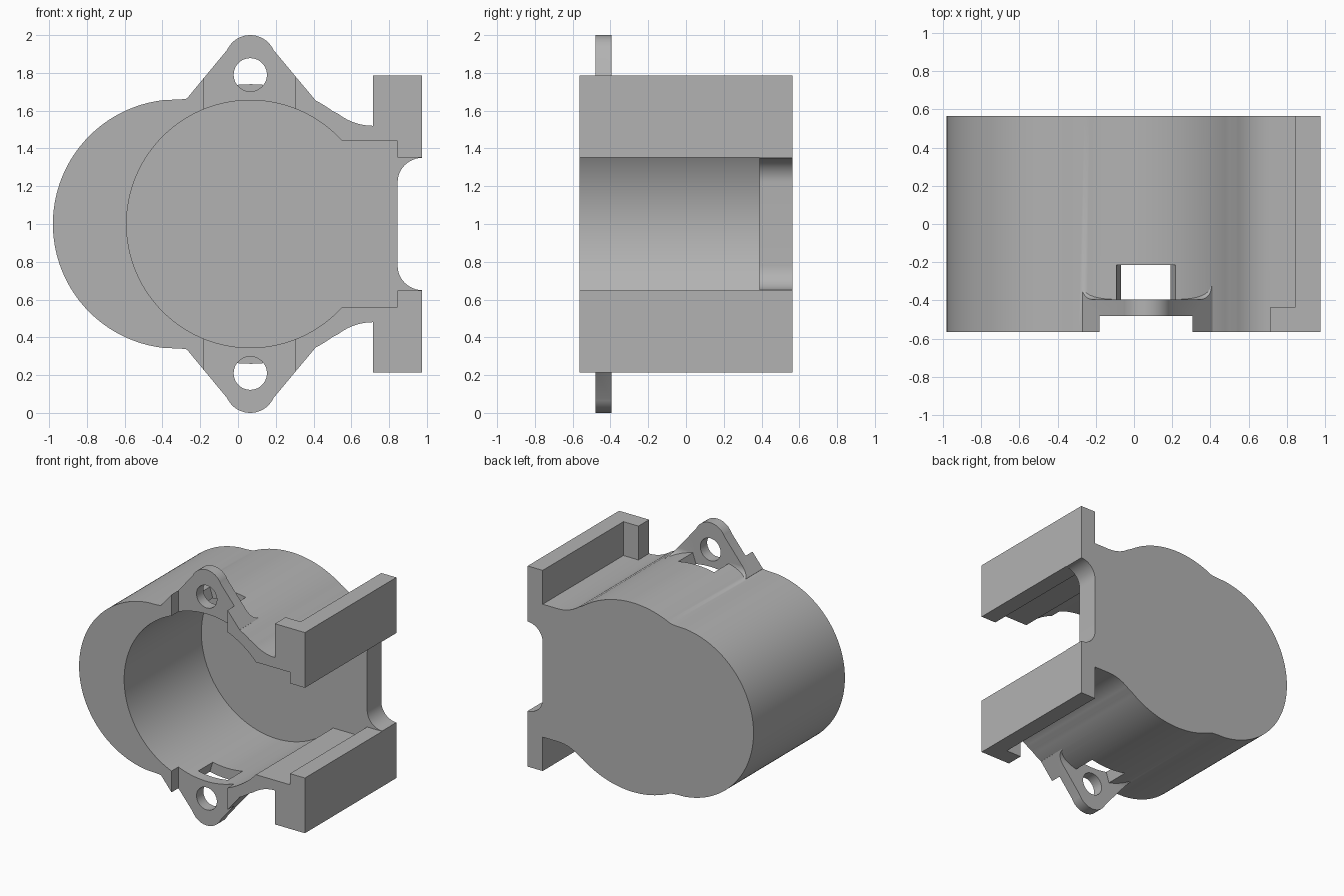
import bpy, bmesh
from math import radians, cos, sin

cube = bpy.data.objects.get("Cube")
if cube:
    bpy.data.objects.remove(cube, do_unlink=True)

grey = bpy.data.materials.new("plain grey")
grey.use_nodes = True
COLOUR = (0.45, 0.45, 0.45, 1)
grey.diffuse_color = COLOUR
grey.node_tree.nodes["Principled BSDF"].inputs["Base Color"].default_value = COLOUR

FRONT, BACK = -0.565, 0.565
CX = 0.065  # bore axis


def arc(cx, cz, r, a0, a1, n):
    angles = [radians(a0 + (a1 - a0) * i / n) for i in range(n + 1)]
    return [(cx + r * cos(a), cz + r * sin(a)) for a in angles]


def box(x0, x1, z0, z1):
    return [(x0, z0), (x1, z0), (x1, z1), (x0, z1)]


def flip(points):
    return [(x, 2 - z) for x, z in points]


def prism(name, points, a, b, along="y"):
    """Extrude an outline from a to b, along y (x, z outline) or x (y, z outline)."""
    bm = bmesh.new()
    place = (lambda u, w, d: (u, d, w)) if along == "y" else (lambda u, w, d: (d, u, w))
    ends = [[bm.verts.new(place(u, w, d)) for u, w in points] for d in (a, b)]
    bm.faces.new(ends[0])
    bm.faces.new(ends[1])
    n = len(points)
    for i in range(n):
        j = (i + 1) % n
        bm.faces.new((ends[0][i], ends[0][j], ends[1][j], ends[1][i]))
    bmesh.ops.recalc_face_normals(bm, faces=bm.faces)
    mesh = bpy.data.meshes.new(name)
    bm.to_mesh(mesh)
    bm.free()
    mesh.materials.append(grey)
    obj = bpy.data.objects.new(name, mesh)
    bpy.context.collection.objects.link(obj)
    return obj


def combine(target, tool, operation):
    mod = target.modifiers.new(operation, "BOOLEAN")
    mod.operation, mod.solver, mod.object = operation, "EXACT", tool
    bpy.context.view_layer.objects.active = target
    bpy.ops.object.modifier_apply(modifier=mod.name)
    bpy.data.objects.remove(tool, do_unlink=True)


# Housing: upper half outline from the left tip to the open right side, mirrored below
upper = arc(-0.32, 1, 0.66, 180, 95, 36)
upper += [(-0.33, 1.658), (-0.29, 1.661)]
upper += arc(CX, 1, 0.74, 116, 54, 28)
upper += arc(0.715, 1.82, 0.3, 232, 270, 10)
upper += [(0.845, 1.52), (0.845, 1.785), (0.975, 1.785)]
upper += arc(0.975, 1.22, 0.13, 90, 180, 12)
housing = prism("housing", upper + flip(upper)[:0:-1], FRONT, BACK)

ear = arc(CX, 1.865, 0.135, 25, 155, 20)
ear += [(-0.27, 1.665), (-0.27, 1.5), (0.41, 1.5), (0.41, 1.655)]
fillet = [(-0.42, 1.55), (-0.325, 1.55)] + arc(-0.325, 1.73, 0.07, 270, 180, 10)
fillet += [(-0.42, 1.73)]
window = [(-0.055, 1.6), (0.175, 1.6), (0.22, 1.73), (0.22, 1.85), (-0.095, 1.85), (-0.095, 1.73)]

# Ears, blends and flange lips on both the top and the bottom
for side in (lambda p: p, flip):
    blend = prism("ear_blend", [(y, z) for y, z in side(fillet)], -0.3, 0.45, "x")
    combine(blend, prism("ear_limit", side(ear), -0.45, -0.3), "INTERSECT")
    combine(housing, blend, "UNION")
    combine(housing, prism("ear", side(ear), FRONT, -0.395), "UNION")
    lip = box(0.715, 0.9, 1.48, 1.785)
    combine(housing, prism("flange_lip", side(lip), FRONT, -0.433), "UNION")

# Bore with its stepped opening to the right
step = [(0.845, 1.44), (0.845, 1.353), (1.1, 1.353)]
cavity = arc(CX, 1, 0.655, 42.2, 317.8, 96) + flip(step) + step[::-1]
combine(housing, prism("bore_cutter", cavity, -0.7, 0.39), "DIFFERENCE")

# Front recess, screw hole and wall window at each ear
for side in (lambda p: p, flip):
    for points, y0, y1 in ((box(-0.18, 0.305, 1.5, 2.1), -0.7, -0.48),
                           (arc(CX, 1.79, 0.088, 0, 352.5, 47), -0.7, -0.3),
                           (window, -0.395, -0.215)):
        combine(housing, prism("cutter", side(points), y0, y1), "DIFFERENCE")

bpy.ops.object.select_all(action="DESELECT")
housing.select_set(True)
bpy.context.view_layer.objects.active = housing
bpy.ops.object.shade_smooth_by_angle(angle=radians(25))
